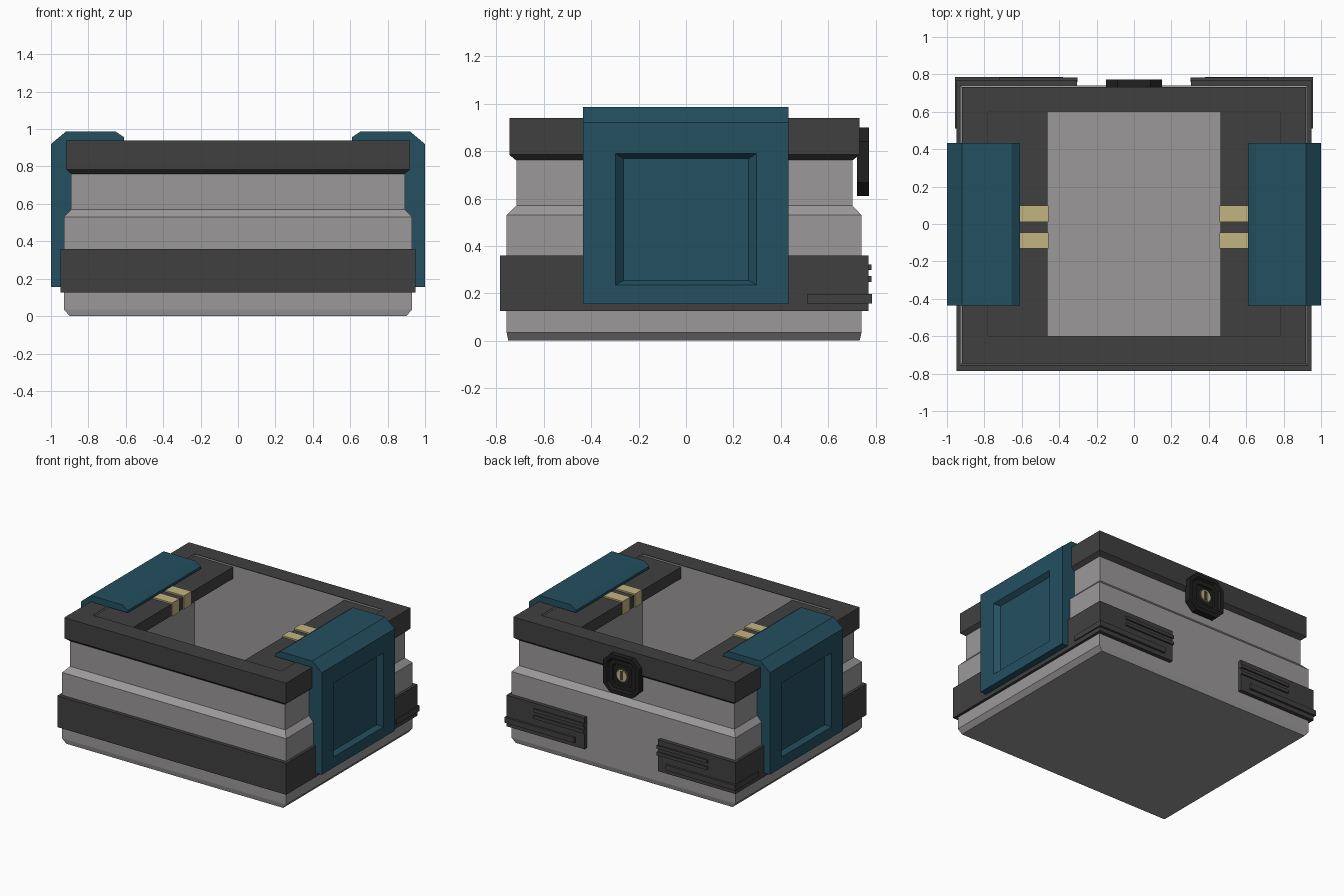
import bpy, bmesh, math
from mathutils import Vector

if "Cube" in bpy.data.objects:
    bpy.data.objects.remove(bpy.data.objects["Cube"])


def mat(name, rgb):
    m = bpy.data.materials.new(name)
    m.diffuse_color = (*rgb, 1)
    m.use_nodes = True
    m.node_tree.nodes["Principled BSDF"].inputs["Base Color"].default_value = m.diffuse_color
    return m


GREY = mat("case_grey", (0.33, 0.318, 0.318))
DARK = mat("trim_dark_grey", (0.051, 0.051, 0.051))
TEAL = mat("clasp_teal", (0.017, 0.08, 0.117))
TAN = mat("brass_tan", (0.545, 0.456, 0.216))
BLACK = mat("lock_black", (0.014, 0.014, 0.014))


def finish(name, bm, m, mirror=False):
    bmesh.ops.recalc_face_normals(bm, faces=bm.faces)
    me = bpy.data.meshes.new(name)
    bm.to_mesh(me)
    bm.free()
    me.materials.append(m)
    ob = bpy.data.objects.new(name, me)
    bpy.context.collection.objects.link(ob)
    if mirror:
        ob.modifiers.new("Mirror", 'MIRROR').use_mirror_merge = False
    return ob


def loft(name, rings, m, closed=False):
    """Rectangular rings (half x, y min, y max, z) joined in order."""
    bm = bmesh.new()
    loops = [[bm.verts.new(p) for p in ((-x, a, z), (x, a, z), (x, b, z), (-x, b, z))]
             for x, a, b, z in rings]
    pairs = list(zip(loops, loops[1:]))
    if closed:
        pairs.append((loops[-1], loops[0]))
    else:
        bm.faces.new(loops[0])
        bm.faces.new(loops[-1])
    for p, q in pairs:
        for i in range(4):
            j = (i + 1) % 4
            bm.faces.new((p[i], p[j], q[j], q[i]))
    return finish(name, bm, m)


def prism_bm(pts, vec):
    bm = bmesh.new()
    f = bm.faces.new([bm.verts.new(p) for p in pts])
    g = bmesh.ops.extrude_face_region(bm, geom=[f])
    # keep the starting cap so the solid stays closed
    moved = [v for v in g['geom'] if isinstance(v, bmesh.types.BMVert)]
    bmesh.ops.translate(bm, verts=moved, vec=vec)
    if not any(all(v not in moved for v in fc.verts) for fc in bm.faces):
        bm.faces.new([v for v in bm.verts if v not in moved])
    bmesh.ops.recalc_face_normals(bm, faces=bm.faces)
    return bm


def box(name, x, y, z, m, mirror=True):
    pts = [(x[0], y[0], z[0]), (x[1], y[0], z[0]), (x[1], y[1], z[0]), (x[0], y[1], z[0])]
    return finish(name, prism_bm(pts, (0, 0, z[1] - z[0])), m, mirror)


# Hollow case body: stepped outside, then down into the cavity
loft("case_body", [
    (0.90, -0.75, 0.733, 0), (0.93, -0.757, 0.741, 0.035), (0.93, -0.757, 0.741, 0.53),
    (0.893, -0.716, 0.702, 0.57), (0.893, -0.716, 0.702, 0.77), (0.85, -0.68, 0.67, 0.90),
    (0.78, -0.6, 0.6, 0.938), (0.78, -0.6, 0.6, 0.06)], GREY)

# Dark upper rim with a bevelled underside
loft("top_rim", [
    (0.885, -0.71, 0.695, 0.755), (0.92, -0.746, 0.733, 0.785), (0.92, -0.746, 0.733, 0.94),
    (0.782, -0.602, 0.602, 0.94)], DARK, closed=True)

# Lower band: front, sides and back corners, open in the middle of the back
half = [(0, -0.785), (0.95, -0.785), (0.95, 0.77), (0.305, 0.77), (0.305, 0.72),
        (0.90, 0.72), (0.90, -0.73), (0, -0.73)]
outline = half[1:-1]
outline = outline + [(-x, y) for x, y in reversed(outline)]
finish("lower_band", prism_bm([(x, y, 0.125) for x, y in outline], (0, 0, 0.235)), DARK)

# Raised bars on the back corners; the low one wraps round to the side
for i, z in enumerate((0.31, 0.26)):
    box(f"short_back_bar_{i + 1}", (0.302, 0.72), (0.76, 0.782), (z - 0.012, z + 0.012), DARK)
wrap = [(0.38, 0.76), (0.94, 0.76), (0.94, 0.51), (0.958, 0.51), (0.958, 0.786), (0.38, 0.786)]
finish("long_back_bar", prism_bm([(x, y, 0.157) for x, y in wrap], (0, 0, 0.04)), DARK, True)

# Slabs covering the cavity sides, with tan tabs over their inner edges
box("inner_slab", (0.462, 0.78), (-0.6, 0.6), (0.84, 0.927), DARK)
for i, y in enumerate(((0.01, 0.10), (-0.13, -0.045))):
    box(f"contact_tab_{i + 1}", (0.456, 0.615), y, (0.836, 0.938), TAN)

# Side clasps: hooked profile, with a sloped recess in the outer face
prof = [(0.88, 0.155), (1, 0.155), (1, 0.92), (0.92, 0.987), (0.655, 0.987),
        (0.61, 0.957), (0.61, 0.939), (0.88, 0.939)]
bm = prism_bm([(x, -0.435, z) for x, z in prof], (0, 0.867, 0))
face = max(bm.faces, key=lambda f: f.normal.x * f.calc_area())
for x, hy, lo, hi in ((1, 0.298, 0.235, 0.79), (0.965, 0.263, 0.255, 0.768)):
    bmesh.ops.inset_region(bm, faces=[face], thickness=0.02)
    c = face.calc_center_median()
    for v in face.verts:
        v.co = Vector((x, math.copysign(hy, v.co.y - c.y), hi if v.co.z > c.z else lo))
finish("side_clasp", bm, TEAL, True)

# Back lock: chamfered plate with a sunken centre
w, c = 0.149, 0.06
octagon = [(-w, -w + c), (-w + c, -w), (w - c, -w), (w, -w + c),
           (w, w - c), (w - c, w), (-w + c, w), (-w, w - c)]
bm = prism_bm([(x, 0.722, 0.755 + z * 0.975) for x, z in octagon], (0, 0.05, 0))
face = max(bm.faces, key=lambda f: f.normal.y)
for t, d in ((0.03, 0), (0.012, -0.014), (0.035, 0), (0.006, -0.01)):
    bmesh.ops.inset_region(bm, faces=[face], thickness=t, depth=d)
finish("lock_plate", bm, BLACK)


def disc(name, r, y0, y1, m):
    pts = [(r * math.cos(a), y0, 0.755 + r * math.sin(a))
           for a in (math.tau * i / 12 for i in range(12))]
    return finish(name, prism_bm(pts, (0, y1 - y0, 0)), m)


# Lock barrel and keyhole
disc("lock_collar", 0.056, 0.74, 0.757, DARK)
disc("lock_barrel", 0.042, 0.74, 0.762, TAN)
box("keyhole", (-0.012, 0.012), (0.74, 0.765), (0.722, 0.788), DARK, False)
